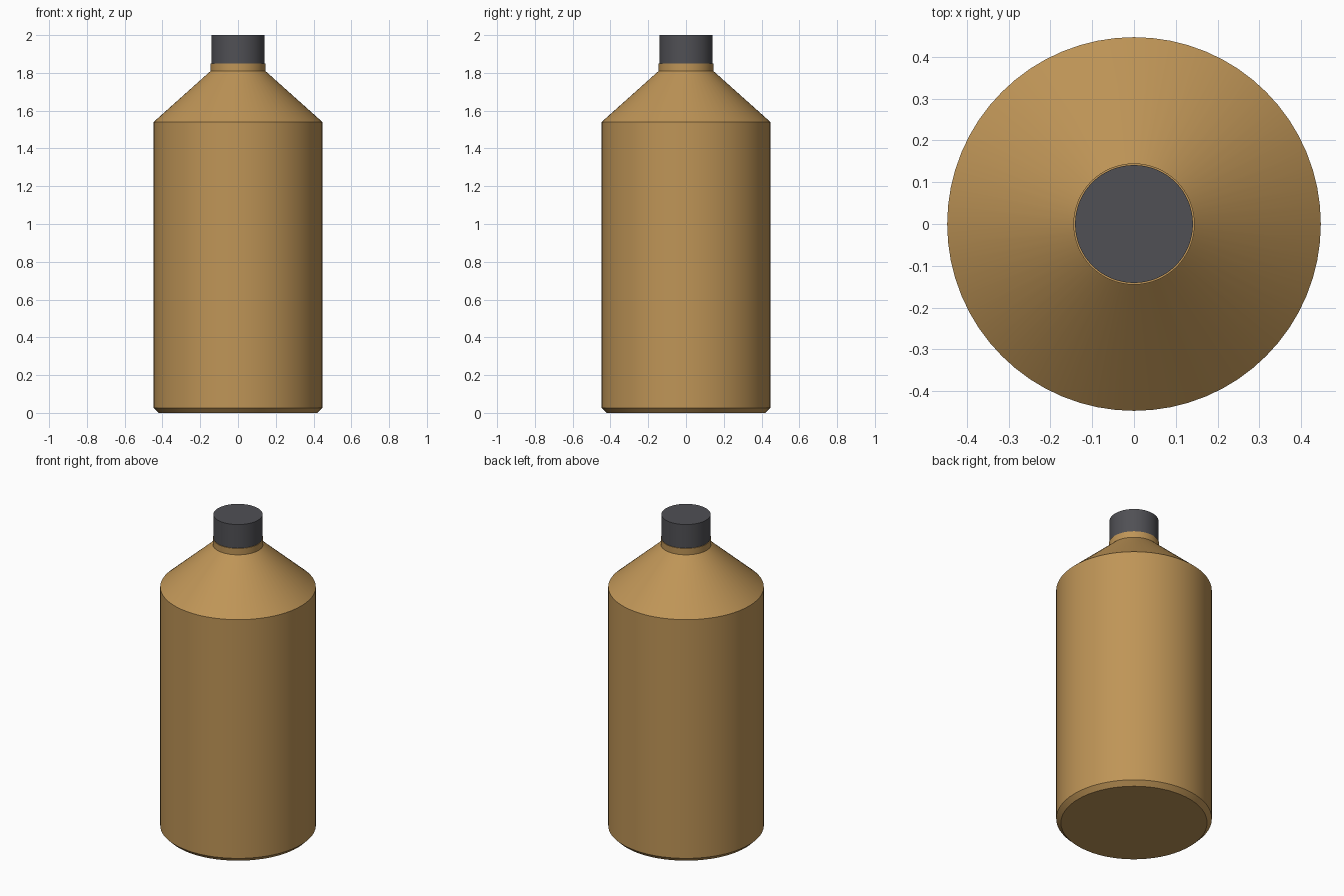
import bpy
import bmesh
import math

default = bpy.data.objects.get("Cube")
if default:
    bpy.data.objects.remove(default, do_unlink=True)

SIDES = 64


def make_material(name, rgb):
    mat = bpy.data.materials.new(name)
    mat.use_nodes = True
    colour = (*rgb, 1.0)
    mat.diffuse_color = colour
    mat.node_tree.nodes["Principled BSDF"].inputs["Base Color"].default_value = colour
    return mat


def lathe(name, profile, mat):
    """Revolve (radius, height) points around z and cap both ends."""
    bm = bmesh.new()
    rings = []
    for radius, z in profile:
        ring = []
        for i in range(SIDES):
            a = math.tau * i / SIDES
            ring.append(bm.verts.new((radius * math.cos(a), radius * math.sin(a), z)))
        rings.append(ring)
    for low, high in zip(rings, rings[1:]):
        for i in range(SIDES):
            j = (i + 1) % SIDES
            bm.faces.new((low[i], low[j], high[j], high[i]))
    bm.faces.new(rings[0][::-1])
    bm.faces.new(rings[-1])
    mesh = bpy.data.meshes.new(name)
    bm.to_mesh(mesh)
    bm.free()
    mesh.materials.append(mat)
    obj = bpy.data.objects.new(name, mesh)
    bpy.context.collection.objects.link(obj)
    bpy.ops.object.select_all(action="DESELECT")
    obj.select_set(True)
    bpy.context.view_layer.objects.active = obj
    bpy.ops.object.shade_smooth_by_angle(angle=math.radians(25))
    return obj


amber = make_material("amber brown", (0.52, 0.30, 0.095))
charcoal = make_material("charcoal", (0.08, 0.08, 0.09))

# Bottle: chamfered base, straight wall, conical shoulder, short neck
lathe("bottle_body", [(0.42, 0.0), (0.447, 0.027), (0.447, 1.54),
                      (0.145, 1.81), (0.145, 1.85)], amber)

# Screw cap
lathe("cap", [(0.141, 1.85), (0.141, 2.0)], charcoal)
